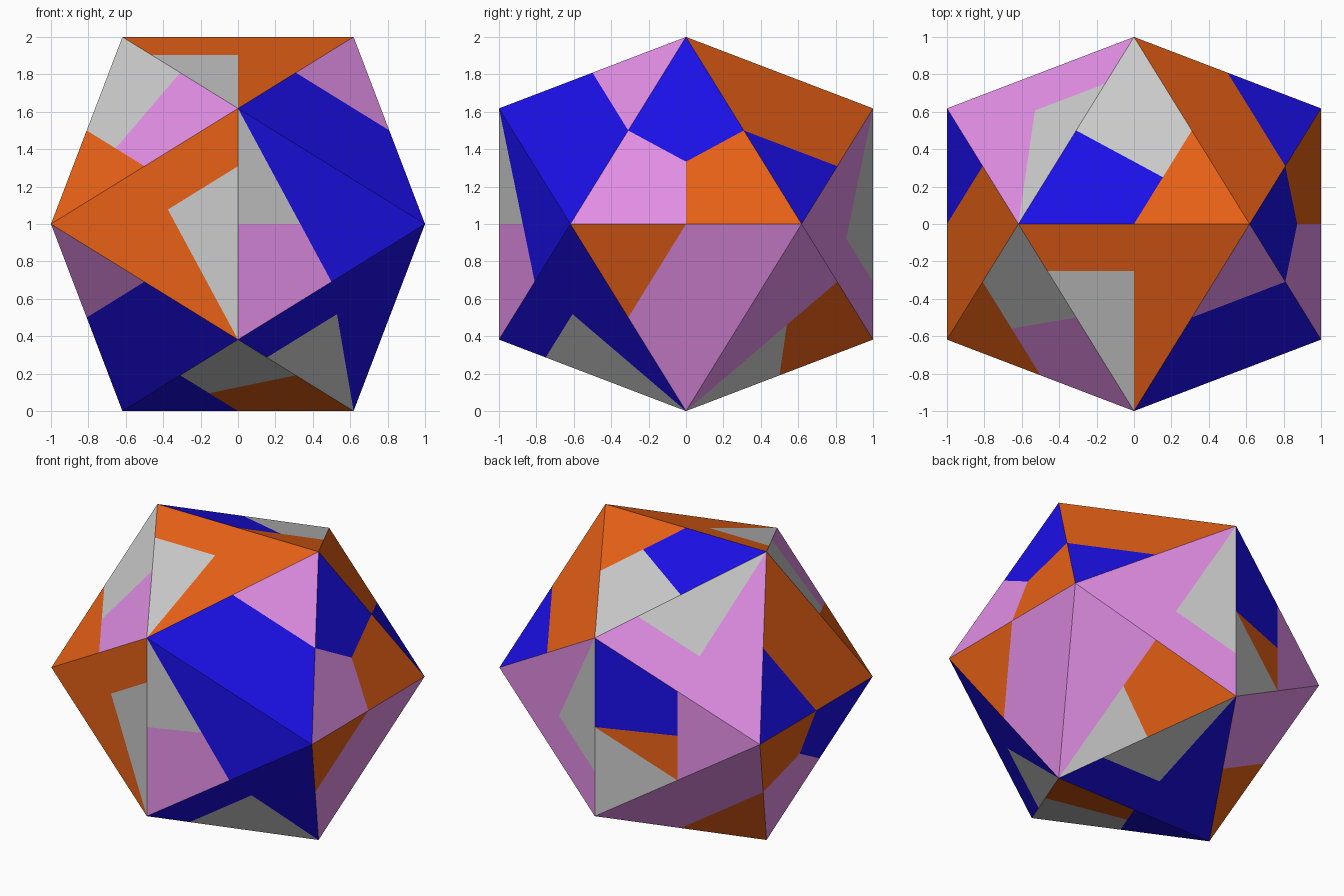
import bpy, bmesh
from mathutils import Vector

if "Cube" in bpy.data.objects:
    bpy.data.objects.remove(bpy.data.objects["Cube"])

# Corner points of the icosahedron, named by side
p = (5 ** 0.5 - 1) / 2
V = {}
for s, n in ((1, "+"), (-1, "-")):
    V["T" + n] = Vector((s * p, 0, 2))          # top ridge
    V["B" + n] = Vector((s * p, 0, 0))          # bottom ridge
    V["R" + n] = Vector((1, s * p, 1))          # right ridge
    V["L" + n] = Vector((-1, s * p, 1))         # left ridge
    V["F" + n] = Vector((0, -1, 1 + s * p))     # front ridge
    V["K" + n] = Vector((0, 1, 1 + s * p))      # back ridge

COLOURS = {"G": (0.6, 0.6, 0.6), "B": (0.011, 0.005, 0.82),
           "O": (0.81, 0.12, 0.008), "P": (0.77, 0.275, 0.80)}
SLOTS = list(COLOURS)
bm = bmesh.new()
middle = Vector((0, 0, 1))


def patch(colour, *pts):
    if (pts[1] - pts[0]).cross(pts[-1] - pts[0]).dot(pts[0] - middle) < 0:
        pts = pts[::-1]
    f = bm.faces.new([bm.verts.new(q) for q in pts])
    f.material_index = SLOTS.index(colour)


def mid(a, b):
    return (a + b) / 2


# Face patterns: a, b, c are the corners, k the colour letters
def kites(a, b, c, k):
    g = (a + b + c) / 3
    for (u, v, w), col in zip(((a, b, c), (b, c, a), (c, a, b)), k):
        patch(col, u, mid(u, v), g, mid(u, w))


def corner(a, b, c, k):
    patch(k[0], a, mid(a, b), mid(a, c))
    patch(k[1], mid(a, b), b, c, mid(a, c))


def wedge(a, b, c, k):
    m = mid(b, c)
    q, w = a.lerp(b, 0.75), a.lerp(m, 0.75)
    patch(k[0], a, q, w)
    patch(k[1], q, b, m, w)
    patch(k[1], a, m, c)


def sliver(a, b, c, k):
    g = (a + b + c) / 3
    patch(k[0], a, mid(a, b), g)
    patch(k[1], b, mid(b, c), g, mid(a, b))
    patch(k[2], a, mid(b, c), c)


def split(a, b, c, k):
    ab, ac, bc = mid(a, b), mid(a, c), mid(b, c)
    h = mid(ab, ac)
    patch(k[0], a, ab, ac)
    patch(k[1], b, ab, h, bc)
    if len(k) == 3:
        patch(k[2], c, ac, h, bc)
    else:
        patch(k[2], c, ac, bc)
        patch(k[3], ac, h, bc)


# Which pattern and colours go on each of the twenty faces
LAYOUT = [
    (kites, "T+ R- R+ BPO", "L+ L- B- OBP"),
    (corner, "R- R+ B+ OP", "L+ L- T- BO", "T+ F+ R- PB", "R+ T+ K+ BO",
     "L- B- F- PB", "B- K- L+ OP"),
    (wedge, "F+ T- T+ GO", "K- B+ B- GB", "F- F+ L- GO", "K+ K- R+ GP",
     "T- K+ L+ GP", "B+ F- R- GB"),
    (sliver, "F+ F- R- GPB", "B+ K- R+ GOP"),
    (split, "T+ T- K+ OBG", "B- B+ F- BOG", "L- T- F+ OGP", "L+ K+ K- PBGO"),
]
for pattern, *faces in LAYOUT:
    for spec in faces:
        a, b, c, k = spec.split()
        pattern(V[a], V[b], V[c], k)

# Weld patches into one shell
bmesh.ops.remove_doubles(bm, verts=bm.verts, dist=1e-4)
mesh = bpy.data.meshes.new("patchwork_icosahedron")
bm.to_mesh(mesh)
bm.free()
for name, col in zip(("grey", "blue", "orange", "pink"), COLOURS.values()):
    mat = bpy.data.materials.new(name)
    mat.diffuse_color = (*col, 1)
    mat.use_nodes = True
    mat.node_tree.nodes["Principled BSDF"].inputs["Base Color"].default_value = mat.diffuse_color
    mesh.materials.append(mat)
obj = bpy.data.objects.new("patchwork_icosahedron", mesh)
bpy.context.collection.objects.link(obj)
